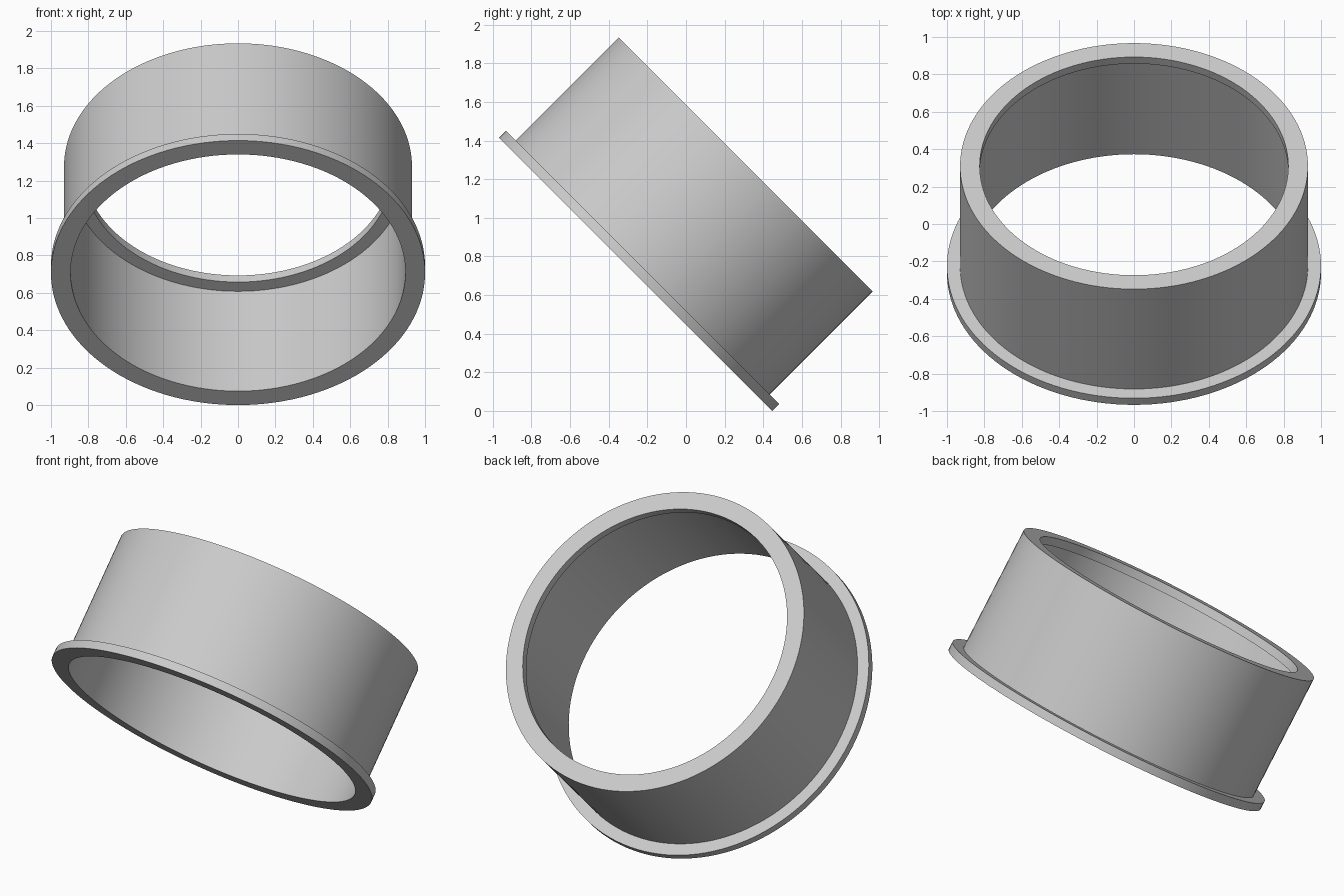
import bpy, bmesh, math
from mathutils import Matrix

if "Cube" in bpy.data.objects:
    bpy.data.objects.remove(bpy.data.objects["Cube"])

SEGMENTS = 128
HEIGHT = 0.805     # along the ring axis
FLANGE = 0.05      # flange thickness
LIP = 0.05         # inner lip thickness
TILT = math.radians(-45)

grey = bpy.data.materials.new("light grey")
grey.diffuse_color = (0.6, 0.6, 0.6, 1)
grey.use_nodes = True
grey.node_tree.nodes["Principled BSDF"].inputs["Base Color"].default_value = grey.diffuse_color

# Closed cross-section (radius, height): flange, outer wall, inner lip, bore
profile = [(0.895, 0), (1.0, 0), (1.0, FLANGE), (0.93, FLANGE),
           (0.93, HEIGHT), (0.825, HEIGHT),
           (0.825, HEIGHT - LIP), (0.895, HEIGHT - LIP)]

# Revolve the section into a ring
bm = bmesh.new()
rings = []
for i in range(SEGMENTS):
    a = 2 * math.pi * i / SEGMENTS
    rings.append([bm.verts.new((r * math.cos(a), r * math.sin(a), h))
                  for r, h in profile])
n = len(profile)
for i in range(SEGMENTS):
    here, after = rings[i], rings[(i + 1) % SEGMENTS]
    for j in range(n):
        k = (j + 1) % n
        bm.faces.new((here[j], after[j], after[k], here[k]))
bmesh.ops.recalc_face_normals(bm, faces=bm.faces)

# Lean the ring backwards, resting on the flange edge
c = math.cos(TILT)
y0 = -(c * HEIGHT + c * 0.93 - c) / 2
bm.transform(Matrix.Translation((0, y0, c)) @ Matrix.Rotation(TILT, 4, 'X'))

mesh = bpy.data.meshes.new("flanged_ring")
bm.to_mesh(mesh)
bm.free()
mesh.materials.append(grey)
ring = bpy.data.objects.new("flanged_ring", mesh)
bpy.context.collection.objects.link(ring)
bpy.context.view_layer.objects.active = ring
ring.select_set(True)
bpy.ops.object.shade_smooth_by_angle(angle=math.radians(30))
